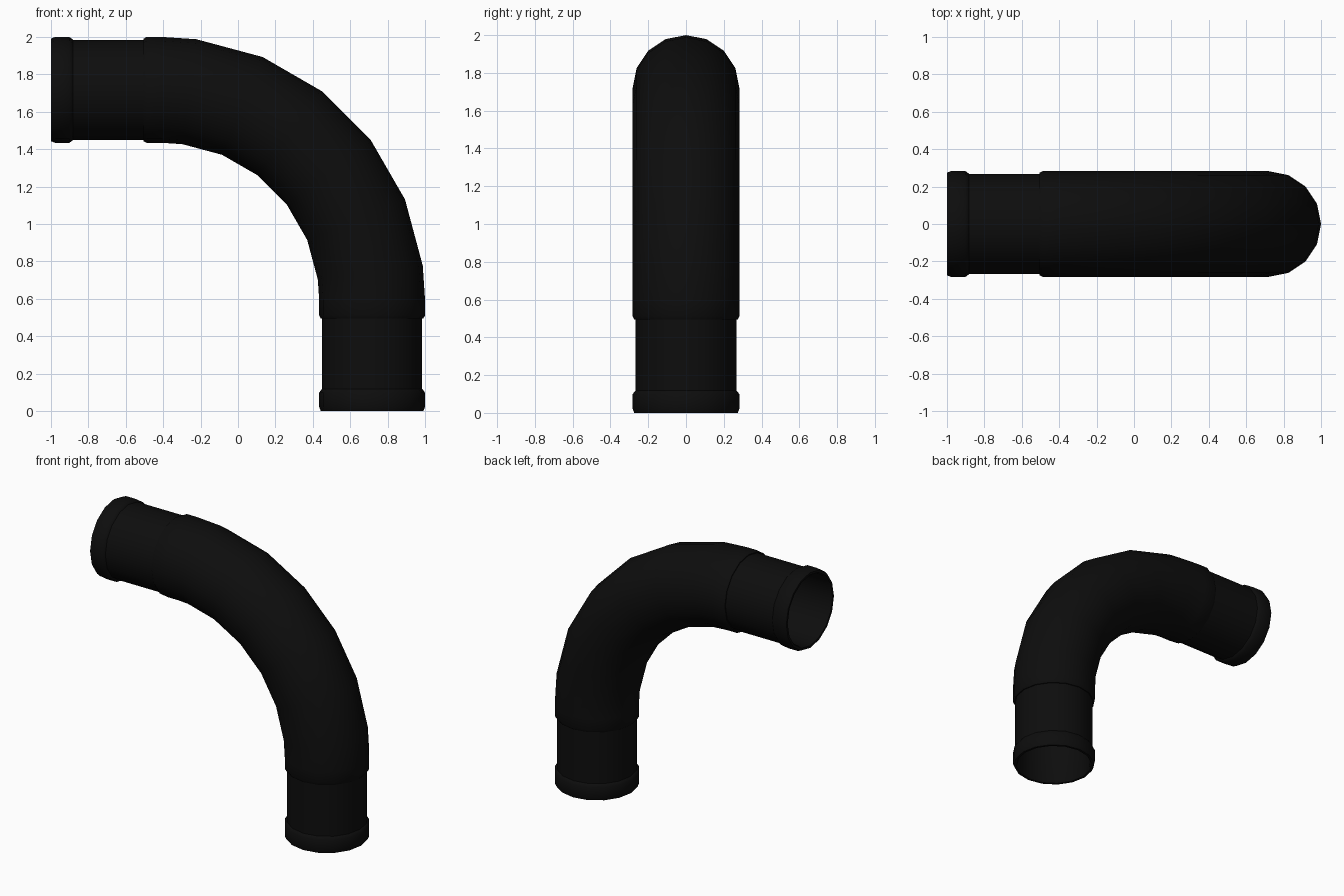
import bpy, bmesh, math
from mathutils import Vector

if "Cube" in bpy.data.objects:
    bpy.data.objects.remove(bpy.data.objects["Cube"])

SIDES = 16
CX, CZ, BEND = -0.407, 0.593, 1.124      # bend centre and axis radius
R_SLEEVE, R_PIPE, R_BORE = 0.283, 0.267, 0.25

black = bpy.data.materials.new("matte black rubber")
black.diffuse_color = (0.004, 0.004, 0.004, 1)
black.use_nodes = True
black.node_tree.nodes["Principled BSDF"].inputs["Base Color"].default_value = black.diffuse_color


def straight(z, r):
    """Ring across the upright leg at height z."""
    return Vector((CX + BEND, 0, z)), 0.0, r


def far(d, r):
    """Ring across the level leg at distance d from its open end."""
    return Vector((d - 1, 0, CZ + BEND)), math.pi / 2, r


def bent(deg, r):
    """Ring on the bend, deg measured from the upright leg."""
    a = math.radians(deg)
    return Vector((CX + BEND * math.cos(a), 0, CZ + BEND * math.sin(a))), a, r


def sweep(name, rings, closed=False):
    """Skin a list of rings (centre, tilt, radius) into a tube."""
    bm = bmesh.new()
    loops = []
    for c, a, r in rings:
        u = Vector((math.cos(a), 0, math.sin(a)))
        v = Vector((0, 1, 0))
        loops.append([bm.verts.new(c + r * (math.cos(t) * u + math.sin(t) * v))
                      for t in (2 * math.pi * k / SIDES for k in range(SIDES))])
    pairs = list(zip(loops, loops[1:]))
    if closed:
        pairs.append((loops[-1], loops[0]))
    for p, q in pairs:
        for k in range(SIDES):
            n = (k + 1) % SIDES
            bm.faces.new((p[k], p[n], q[n], q[k]))
    bmesh.ops.recalc_face_normals(bm, faces=bm.faces)
    me = bpy.data.meshes.new(name)
    bm.to_mesh(me)
    bm.free()
    me.materials.append(black)
    ob = bpy.data.objects.new(name, me)
    bpy.context.collection.objects.link(ob)
    bpy.ops.object.select_all(action='DESELECT')
    ob.select_set(True)
    bpy.context.view_layer.objects.active = ob
    bpy.ops.object.shade_smooth_by_angle(angle=math.radians(35))


# Curved sleeve with a bevelled shoulder at each end, and its bore
angles = [0] + [7.5 + 15 * i for i in range(6)] + [90]
outer = ([straight(0.495, R_PIPE), straight(0.495, 0.274), straight(0.512, R_SLEEVE)]
         + [bent(a, R_SLEEVE) for a in angles]
         + [far(0.512, R_SLEEVE), far(0.495, 0.274), far(0.495, R_PIPE)])
bore = ([far(0.495, R_BORE)] + [bent(a, R_BORE) for a in reversed(angles)]
        + [straight(0.495, R_BORE)])
sweep("bend_sleeve", outer + bore, closed=True)

# Straight end pipes with a raised, bevelled lip around each mouth
lip = [(0.495, R_PIPE), (0.118, R_PIPE), (0.114, 0.272), (0.098, R_SLEEVE),
       (0.022, R_SLEEVE), (0.0, 0.274), (0.0, 0.258), (0.015, R_BORE), (0.495, R_BORE)]
for name, ring in (("lower_pipe", straight), ("upper_pipe", far)):
    sweep(name, [ring(d, r) for d, r in lip])
